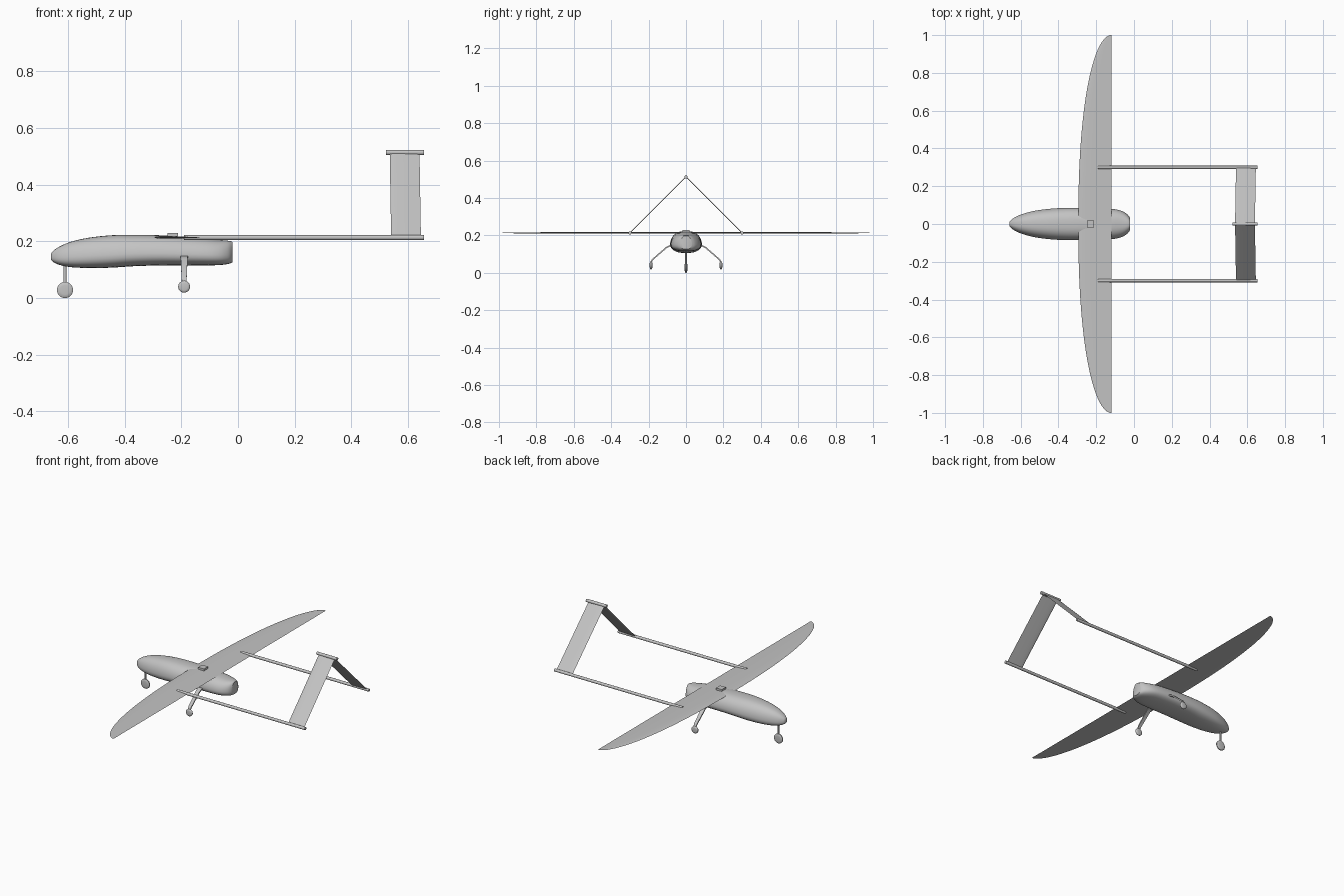
import bpy, bmesh, math
from mathutils import Vector, Matrix

old = bpy.data.objects.get("Cube")
if old:
    bpy.data.objects.remove(old, do_unlink=True)

grey = bpy.data.materials.new("light_grey")
grey.use_nodes = True
COLOUR = (0.55, 0.55, 0.55, 1)
grey.diffuse_color = COLOUR
grey.node_tree.nodes["Principled BSDF"].inputs["Base Color"].default_value = COLOUR


def finish(name, bm, angle=35):
    bmesh.ops.recalc_face_normals(bm, faces=bm.faces)
    mesh = bpy.data.meshes.new(name)
    bm.to_mesh(mesh)
    bm.free()
    mesh.materials.append(grey)
    ob = bpy.data.objects.new(name, mesh)
    bpy.context.collection.objects.link(ob)
    bpy.ops.object.select_all(action='DESELECT')
    ob.select_set(True)
    bpy.context.view_layer.objects.active = ob
    bpy.ops.object.shade_smooth_by_angle(angle=math.radians(angle))
    return ob


def loft(name, rings, angle=35):
    """Skin a list of closed rings and cap both ends."""
    bm = bmesh.new()
    rows = [[bm.verts.new(p) for p in ring] for ring in rings]
    n = len(rows[0])
    for a, b in zip(rows, rows[1:]):
        for i in range(n):
            j = (i + 1) % n
            bm.faces.new((a[i], a[j], b[j], b[i]))
    bm.faces.new(rows[0])
    bm.faces.new(rows[-1])
    return finish(name, bm, angle)


def rod(name, a, b, radius, sides=16):
    a, b = Vector(a), Vector(b)
    turn = (b - a).to_track_quat('Z', 'Y').to_matrix().to_4x4()
    bm = bmesh.new()
    bmesh.ops.create_cone(bm, cap_ends=True, segments=sides, radius1=radius,
                          radius2=radius, depth=(b - a).length,
                          matrix=Matrix.Translation((a + b) / 2) @ turn)
    return finish(name, bm)


def wheel(name, x, y, z, radius, half):
    # Rounded tyre profile revolved about the y axis
    rings = []
    for off, r in ((-1, .55), (-.85, .8), (-.4, .97), (.4, .97), (.85, .8), (1, .55)):
        rings.append([(x + r * radius / .97 * math.cos(t * math.tau / 28), y + off * half,
                       z + r * radius / .97 * math.sin(t * math.tau / 28)) for t in range(28)])
    return loft(name, rings, 50)


def airfoil(lead, trail, centre, normal, thick, n=10):
    """Ring of points along x between lead and trail, sharp at the back."""
    chord = trail - lead

    def half(u):
        return thick * chord * 2.6 * (math.sqrt(u) - u) * (1 - .25 * u)
    us = [(1 - math.cos(math.pi * i / n)) / 2 for i in range(n + 1)]
    pts = [(u, half(u)) for u in reversed(us)] + [(u, -.6 * half(u)) for u in us[1:-1]]
    return [Vector((lead + u * chord, centre[0], centre[1]))
            + Vector((0, normal[0], normal[1])) * h for u, h in pts]


def smooth_stations(rows, steps=4):
    """Catmull-Rom interpolation between stations."""
    out = []
    for i in range(len(rows) - 1):
        p = [rows[max(0, min(len(rows) - 1, i + k))] for k in (-1, 0, 1, 2)]
        for s in range(steps):
            t = s / steps
            out.append([.5 * (2 * b + (c - a) * t + (2 * a - 5 * b + 4 * c - d) * t * t
                              + (3 * b - a - 3 * c + d) * t ** 3) for a, b, c, d in zip(*p)])
    return out + [list(rows[-1])]


# Fuselage stations: x, half width, bottom, top
STATIONS = [(-.66, .006, .139, .152), (-.654, .018, .129, .164), (-.63, .036, .117, .181),
            (-.59, .053, .109, .198), (-.53, .069, .106, .212), (-.45, .08, .107, .221),
            (-.37, .085, .112, .223), (-.27, .085, .115, .221), (-.13, .081, .115, .212),
            (-.07, .071, .116, .205), (-.035, .051, .12, .202), (-.02, .03, .126, .198)]


def power(v, e):
    return math.copysign(abs(v) ** e, v)


def body_ring(x, w, low, high, n=32):
    mid = low + .4 * (high - low)
    ring = []
    for i in range(n):
        a = math.tau * i / n
        c, s = power(math.cos(a), .75), power(math.sin(a), .75)
        z = mid + s * ((high - mid) if s > 0 else (mid - low))
        ring.append((x, w * c * (1 - .15 * max(s, 0)), z))
    return ring


loft("fuselage", [body_ring(*s) for s in smooth_stations(STATIONS)])

# Wing with curved leading edge and straight trailing edge
wing = []
for i in range(-24, 25):
    y = .999 * math.sin(math.pi / 2 * i / 24)
    chord = .175 * math.sqrt(1 - abs(y) ** 2.3)
    wing.append(airfoil(-.12 - chord, -.12, (y, .213), (0, 1), .055))
    # Keep the extreme tips on the full span
    if abs(i) == 24:
        for p in wing[-1]:
            p.y = math.copysign(1, y)
loft("wing", wing)

# Square hatch on top of the wing
bm = bmesh.new()
bmesh.ops.create_cube(bm, size=1, matrix=Matrix.Translation((-.23, 0, .219))
                      @ Matrix.Diagonal((.038, .038, .022, 1)))
finish("wing_hatch", bm)

# Booms, inverted V tail panels and main landing gear on both sides
for side, label in ((1, "left"), (-1, "right")):
    rod(label + "_tail_boom", (-.19, side * .3, .213), (.655, side * .3, .213), .0085)
    k = math.sqrt(.5)
    loft(label + "_tail_panel", [
        airfoil(.54, .645, (side * .3, .213), (side * k, k), .05),
        airfoil(.535, .64, (0, .513), (side * k, k), .05)])

    # Thin tapered leg: y, z, half chord
    rings = []
    for y, z, c in ((.05, .147, .013), (.085, .145, .013), (.105, .135, .012),
                    (.18, .07, .009), (.186, .058, .008), (.186, .035, .007)):
        rings.append([(-.19 + dx * c, side * (y + d), z + d)
                      for dx, d in ((-1, -.0025), (1, -.0025), (1, .0025), (-1, .0025))])
    loft(label + "_main_leg", rings)
    wheel(label + "_main_wheel", -.19, side * .187, .04, .021, .007)

rod("tail_ridge_tube", (.522, 0, .513), (.655, 0, .513), .009)

# Nose gear
rod("nose_strut", (-.61, 0, .03), (-.61, 0, .14), .005)
wheel("nose_wheel", -.61, 0, .0285, .0285, .007)
